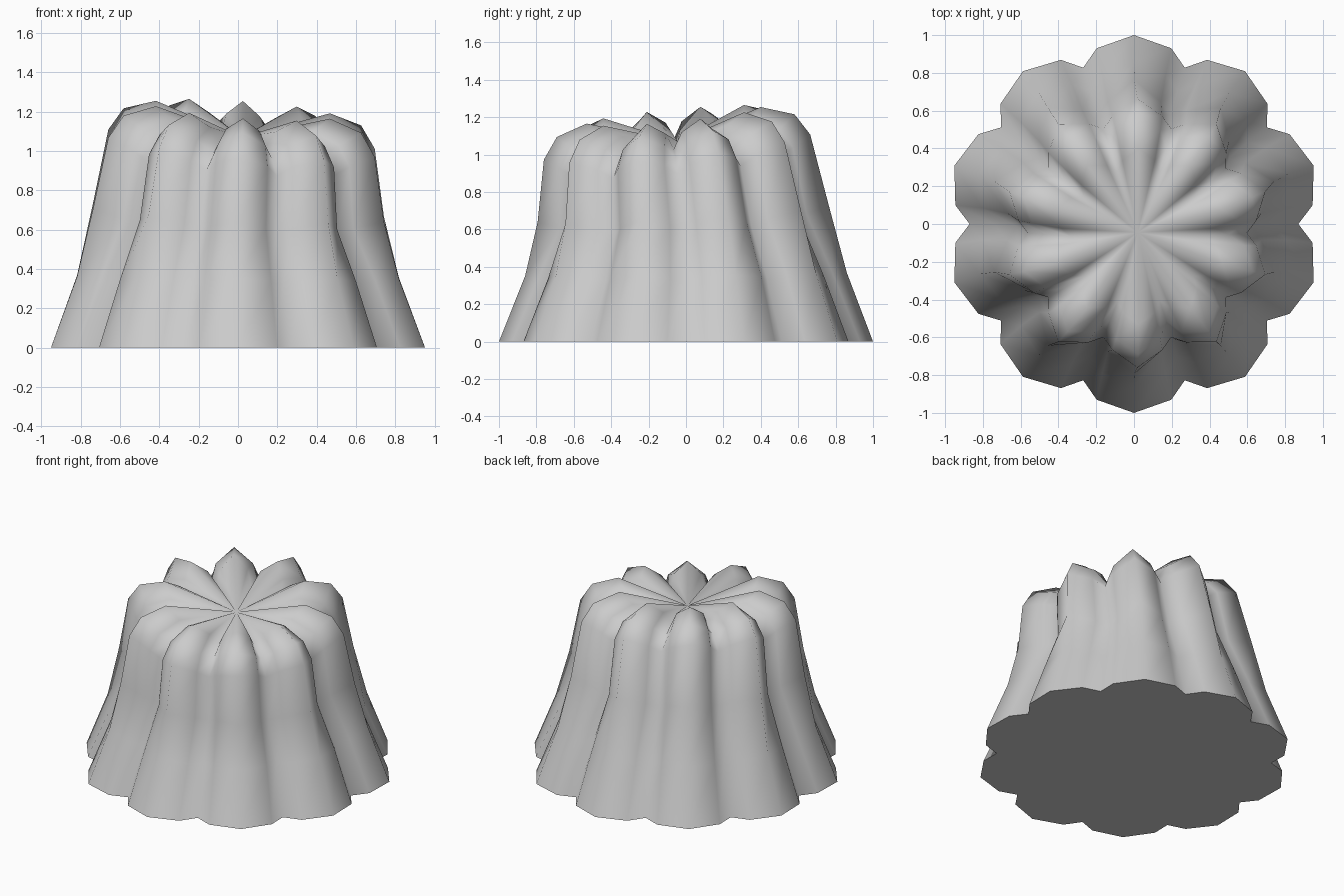
import bpy, bmesh
from math import sin, cos, radians

if "Cube" in bpy.data.objects:
    bpy.data.objects.remove(bpy.data.objects["Cube"])

LOBES = 10
# Each ring: (tip, half, valley) as (radius, z), then centre x, centre y, tilt amount
RINGS = [
    ((1.00, 0.00), (0.951, 0.00), (0.870, 0.00), 0.000, 0.000, 0.0),
    ((0.86, 0.36), (0.808, 0.345), (0.740, 0.33), 0.000, 0.000, 0.1),
    ((0.778, 0.685), (0.675, 0.65), (0.620, 0.62), 0.002, -0.015, 0.6),
    ((0.712, 1.04), (0.633, 0.99), (0.580, 0.94), 0.018, -0.048, 1.0),
    ((0.635, 1.155), (0.565, 1.09), (0.480, 1.02), 0.022, -0.055, 1.0),
    ((0.465, 1.21), (0.410, 1.145), (0.360, 1.055), 0.025, -0.066, 1.0),
]

bm = bmesh.new()


def place(r, z, angle, cx, cy, tilt):
    x, y = r * cos(angle), r * sin(angle)
    return bm.verts.new((x + cx, y + cy, z + tilt * (0.095 * y - 0.072 * x)))


# Fluted rings: valley, half, tip, half for every lobe
loops = []
for tip, half, valley, cx, cy, tilt in RINGS:
    loop = []
    for i in range(LOBES):
        start = 360 / LOBES * i
        for (r, z), a in ((valley, 0), (half, 6), (tip, 18), (half, 30)):
            loop.append(place(r, z, radians(start + a), cx, cy, tilt))
    loops.append(loop)

# Side walls and the sunken top, meeting at the centre
n = len(loops[0])
for low, high in zip(loops, loops[1:]):
    for i in range(n):
        j = (i + 1) % n
        bm.faces.new((low[i], low[j], high[j], high[i]))
centre = bm.verts.new((0.02, -0.045, 1.07))
for i in range(n):
    bm.faces.new((loops[-1][i], loops[-1][(i + 1) % n], centre))
for f in bm.faces:
    f.smooth = True

# Flat underside with a sharp rim
bottom = bm.faces.new(list(reversed(loops[0])))
for e in bottom.edges:
    e.smooth = False
bmesh.ops.triangulate(bm, faces=[bottom])
for f in bm.faces:
    if all(v.co.z < 1e-5 for v in f.verts):
        f.smooth = False
bmesh.ops.recalc_face_normals(bm, faces=bm.faces[:])

mesh = bpy.data.meshes.new("fluted_pudding")
bm.to_mesh(mesh)
bm.free()
pudding = bpy.data.objects.new("fluted_pudding", mesh)
bpy.context.collection.objects.link(pudding)
